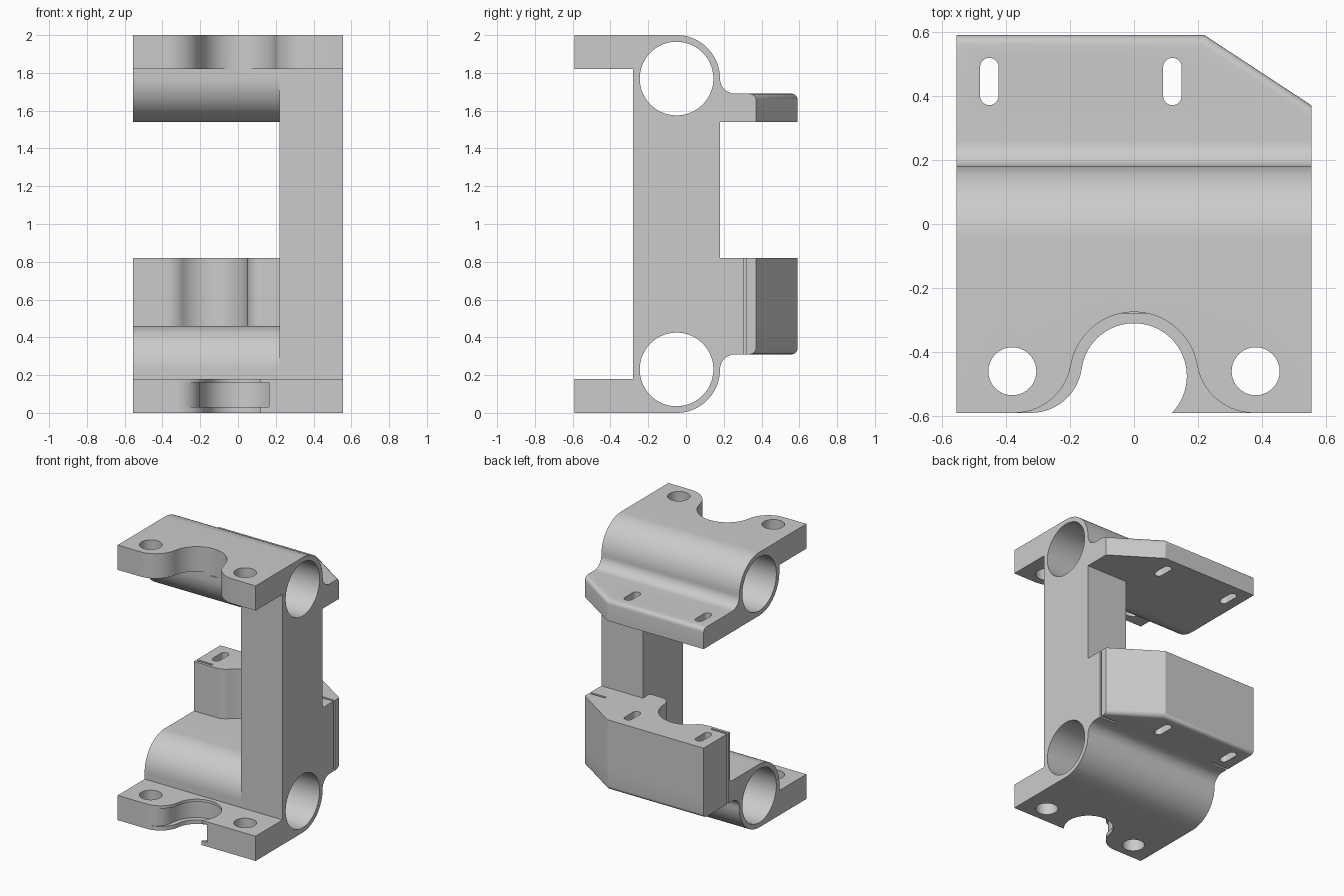
import bpy, bmesh
from math import pi, sin, cos, sqrt, atan2, radians
from mathutils import Vector

cube = bpy.data.objects.get("Cube")
if cube:
    bpy.data.objects.remove(cube)

W = 0.555                       # half width
BACK, FRONT = 0.59, -0.59
TUBE_Y, TUBE_Z, TUBE_R, BORE_R = -0.05, 1.77, 0.23, 0.195

gray = bpy.data.materials.new("light gray")
gray.use_nodes = True
gray.diffuse_color = (0.6, 0.6, 0.6, 1)
gray.node_tree.nodes["Principled BSDF"].inputs["Base Color"].default_value = (0.6, 0.6, 0.6, 1)


def arc(cx, cy, r, a0, a1, n=24):
    """Points on an arc, angles in radians."""
    steps = [a0 + (a1 - a0) * i / n for i in range(n + 1)]
    return [(cx + r * cos(a), cy + r * sin(a)) for a in steps]


def circle(cx, cy, r, n=64):
    return arc(cx, cy, r, 0, 2 * pi, n)[:-1]


def prism(outline, lo, hi, axis="z"):
    """Extrude a flat outline along z (outline is x,y) or x (outline is y,z)."""
    bm = bmesh.new()
    place = (lambda p: (p[0], p[1], lo)) if axis == "z" else (lambda p: (lo, p[0], p[1]))
    face = bm.faces.new([bm.verts.new(place(p)) for p in outline])
    out = bmesh.ops.extrude_face_region(bm, geom=[face])
    move = Vector((0, 0, hi - lo)) if axis == "z" else Vector((hi - lo, 0, 0))
    bmesh.ops.translate(bm, vec=move, verts=[v for v in out["geom"] if isinstance(v, bmesh.types.BMVert)])
    bmesh.ops.remove_doubles(bm, verts=bm.verts, dist=1e-5)
    bmesh.ops.recalc_face_normals(bm, faces=bm.faces)
    return bm


def to_object(name, bm):
    mesh = bpy.data.meshes.new(name)
    bm.to_mesh(mesh)
    bm.free()
    obj = bpy.data.objects.new(name, mesh)
    bpy.context.collection.objects.link(obj)
    mesh.materials.append(gray)
    return obj


def cut(obj, *args):
    """Subtract a prism from an object."""
    cutter = to_object("cutter", prism(*args))
    cutter.hide_render = True
    mod = obj.modifiers.new("cut", "BOOLEAN")
    mod.operation, mod.solver, mod.object = "DIFFERENCE", "EXACT", cutter
    bpy.context.view_layer.update()
    result = obj.evaluated_get(bpy.context.evaluated_depsgraph_get())
    mesh = bpy.data.meshes.new_from_object(result)
    obj.modifiers.clear()
    obj.data = mesh
    bpy.data.objects.remove(cutter)


def notch(cx, cy, r, left, right):
    """Round recess; left and right are (front y, corner radius) of each lip."""
    (fl, rl), (fr, rr) = left, right
    dyl, dyr = cy - fl - rl, cy - fr - rr
    dxl, dxr = sqrt((r + rl) ** 2 - dyl ** 2), sqrt((r + rr) ** 2 - dyr ** 2)
    al, ar = atan2(dyl, dxl), atan2(dyr, -dxr)
    if ar > 0:
        ar -= 2 * pi
    pts = arc(cx - dxl, fl + rl, rl, -pi / 2, al, 14) if rl else []
    pts += arc(cx, cy, r, al + pi, ar + pi if ar + pi < pi / 2 else ar - pi, 40)
    pts += arc(cx + dxr, fr + rr, rr, ar, -pi / 2, 14) if rr else []
    return pts


def notch_cutter(cx, cy, r, rl, rr):
    pts = notch(cx, cy, r, (FRONT, rl), (FRONT, rr))
    return [(pts[0][0], FRONT - 0.1)] + pts + [(pts[-1][0], FRONT - 0.1)]


def bracket(name, flip):
    """Tube with a front clamp plate and a back flange."""
    outline = [(FRONT, 1.82), (FRONT, 2.0)]
    outline += arc(TUBE_Y, TUBE_Z, TUBE_R, pi / 2, 0)
    outline += arc(0.26, TUBE_Z, 0.08, pi, 1.5 * pi, 12)
    outline += [(BACK, 1.69), (BACK, 1.54)]
    outline += arc(TUBE_Y, TUBE_Z, TUBE_R, 1.5 * pi, pi)
    outline += [(TUBE_Y - TUBE_R, 1.82)]
    bm = prism(outline, -W, W, "x")
    # Angled corner of the flange
    hit = bmesh.ops.bisect_plane(bm, geom=bm.verts[:] + bm.edges[:] + bm.faces[:],
                                 plane_co=(0.22, BACK, 0), plane_no=(0.22, 0.335, 0), clear_outer=True)
    edges = [e for e in hit["geom_cut"] if isinstance(e, bmesh.types.BMEdge)]
    bmesh.ops.edgenet_fill(bm, edges=edges)
    bmesh.ops.recalc_face_normals(bm, faces=bm.faces)
    # Rounded rim of the flange
    rim = [e for e in bm.edges if all(abs(v.co.z - 1.69) < 1e-3 and v.co.y > 0.36 for v in e.verts)
           and (e.verts[0].co.y + e.verts[1].co.y) / 2 > 0.45]
    bmesh.ops.bevel(bm, geom=rim, offset=0.03, segments=5, profile=0.5, affect="EDGES")
    if flip:
        for v in bm.verts:
            v.co.z = 2 - v.co.z
        bmesh.ops.reverse_faces(bm, faces=bm.faces)
    obj = to_object(name, bm)
    cut(obj, circle(TUBE_Y, 2 - TUBE_Z if flip else TUBE_Z, BORE_R), -1, 1, "x")
    for x in (-0.38, 0.38):
        cut(obj, circle(x, -0.46, 0.075, 40), -0.1, 2.1)
    return obj


def cut_slots(obj):
    for x in (-0.452, 0.12):
        cut(obj, arc(x, 0.49, 0.029, 0, pi, 12) + arc(x, 0.4, 0.029, pi, 2 * pi, 12), -0.1, 2.1)


def cut_slits(obj):
    for s in (-1, 1):
        a, b = s * (W - 0.13), s * (W + 0.1)
        cut(obj, [(a, 0.305), (b, 0.305), (b, 0.321), (a, 0.321)], 0.2, 0.9)


# Upper bracket with its round recess
upper = bracket("upper_bracket", False)
cut(upper, notch_cutter(0, -0.475, 0.2, 0.18, 0.18), 1.8, 2.1)
cut_slots(upper)

# Lower bracket with a grooved recess
lower = bracket("lower_bracket", True)
cut(lower, notch_cutter(0, -0.475, 0.165, 0.16, 0), -0.1, 0.3)
cut(lower, notch_cutter(0, -0.475, 0.2, 0.125, 0), 0.03, 0.16)
cut_slots(lower)
cut_slits(lower)

# Tall block on the lower flange
outline = [(-W, 0.285)] + notch(-0.15, 0.18, 0.2, (0.285, 0.12), (0.1, 0.08))
outline += [(0.4, 0.1), (0.4, 0.18), (W, 0.18), (W, 0.37), (0.22, BACK), (-W, BACK)]
block = to_object("back_block", prism(outline, 0.46, 0.82))
cut_slots(block)
cut_slits(block)

# Column joining the two brackets
y0, y1 = TUBE_Y - TUBE_R, TUBE_Y + TUBE_R
column = to_object("column", prism([(0.22, y0), (W, y0), (W, y1), (0.22, y1)], 2 - TUBE_Z, TUBE_Z))
for z in (TUBE_Z, 2 - TUBE_Z):
    cut(column, circle(TUBE_Y, z, 0.21), -1, 1, "x")

# Smooth curves, sharp edges
bpy.ops.object.select_all(action="DESELECT")
for obj in (upper, lower, block, column):
    obj.select_set(True)
bpy.context.view_layer.objects.active = upper
bpy.ops.object.shade_smooth_by_angle(angle=radians(30))
